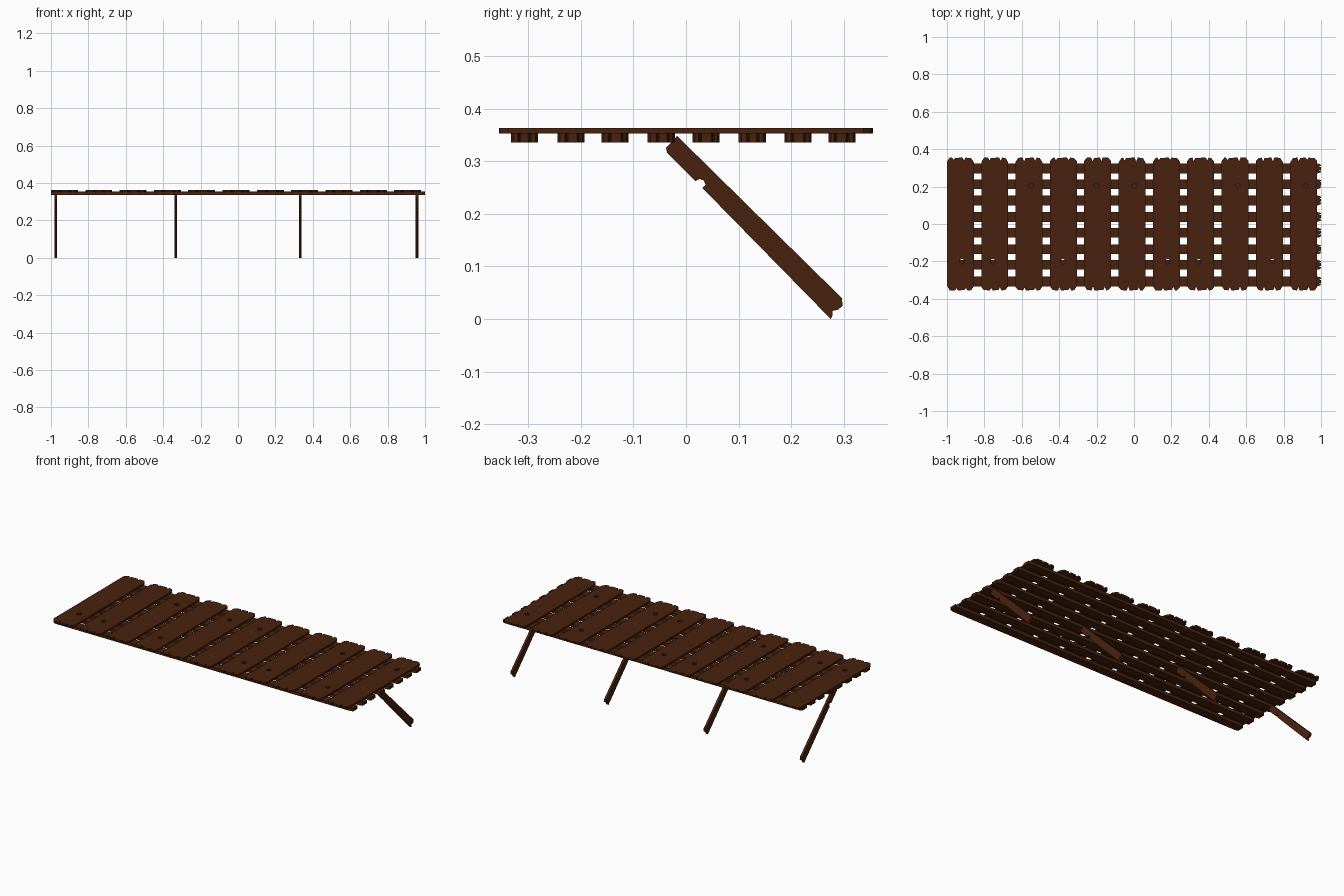
import bpy, math, random
from mathutils import Matrix

if "Cube" in bpy.data.objects:
    bpy.data.objects.remove(bpy.data.objects["Cube"])

random.seed(4)
wood = bpy.data.materials.new("dark_brown_wood")
wood.diffuse_color = (0.066, 0.0165, 0.0045, 1)
wood.use_nodes = True
wood.node_tree.nodes["Principled BSDF"].inputs["Base Color"].default_value = wood.diffuse_color


def slab(name, loops, thick, matrix):
    """Flat board from 2D loops (outline + holes), thickness centred on the plane."""
    cu = bpy.data.curves.new(name, 'CURVE')
    cu.dimensions = '2D'
    cu.fill_mode = 'BOTH'
    cu.extrude = thick / 2
    for pts in loops:
        sp = cu.splines.new('POLY')
        sp.points.add(len(pts) - 1)
        for p, (x, y) in zip(sp.points, pts):
            p.co = (x, y, 0, 1)
        sp.use_cyclic_u = True
    tmp = bpy.data.objects.new(name + "_curve", cu)
    bpy.context.collection.objects.link(tmp)
    dg = bpy.context.evaluated_depsgraph_get()
    me = bpy.data.meshes.new_from_object(tmp.evaluated_get(dg))
    bpy.data.objects.remove(tmp)
    me.transform(matrix)
    me.materials.clear()
    me.materials.append(wood)
    for f in me.polygons:
        f.use_smooth = False
        f.material_index = 0
    ob = bpy.data.objects.new(name, me)
    bpy.context.collection.objects.link(ob)
    return ob


def chipped_end(w, h, depth):
    """Points across one worn board end, left to right, ending at height h."""
    r = random.uniform
    a, b = r(-0.28, -0.18) * w, r(0.12, 0.24) * w
    n = 0.055 * w
    return [(-w / 2, h - depth * r(0.9, 1.5)), (-w * 0.40, h - depth * r(0, 0.2)),
            (a - n, h), (a, h - depth * r(0.6, 1.2)), (a + n, h - depth * 0.1),
            (b - n, h), (b, h - depth * r(0.6, 1.2)), (b + n, h),
            (w * 0.40, h - depth * r(0, 0.2)), (w / 2, h - depth * r(0.9, 1.5))]


def board_outline(w, length, depth):
    top = chipped_end(w, length / 2, depth)
    bottom = [(-x, -y) for x, y in chipped_end(w, length / 2, depth)]
    return top + bottom


def circle(x, y, r, n=7):
    return [(x + r * math.cos(i * math.tau / n), y + r * math.sin(i * math.tau / n))
            for i in range(n)]


# Cross planks on top, each with one knot hole
knots = [(-0.92, -0.2), (-0.755, -0.2), (-0.55, 0.205), (-0.38, -0.2), (-0.2, 0.205),
         (0.003, 0.205), (0.18, -0.2), (0.345, -0.2), (0.555, 0.205), (0.74, -0.2),
         (0.917, 0.205)]
for i, (kx, ky) in enumerate(knots):
    cx = -0.928 + 0.1835 * i
    loops = [board_outline(0.144, 0.71, 0.018), circle(kx - cx, ky, 0.014)]
    slab(f"top_plank_{i + 1}", loops, 0.010, Matrix.Translation((cx, 0, 0.3575)))

# Long slats running underneath
for i, cy in enumerate([-0.307, -0.2185, -0.135, -0.047, 0.038, 0.126, 0.213, 0.2965]):
    m = Matrix.Translation((0, cy, 0.344)) @ Matrix.Rotation(math.pi / 2, 4, 'Z')
    slab(f"long_slat_{i + 1}", [board_outline(0.052, 2.0, 0.014)], 0.018, m)

# Slanted support legs, profile in the y-z plane with a knot notch
leg = [(-0.017, 0.348), (0.296, 0.040), (0.298, 0.025), (0.288, 0.017), (0.279, 0.016),
       (0.278, 0.006), (0.275, 0.000), (0.017, 0.262), (0.026, 0.266), (0.035, 0.263),
       (0.037, 0.254), (0.031, 0.248), (0.024, 0.252), (0.017, 0.262),
       (-0.036, 0.316), (-0.038, 0.325)]
# lower edge with the notch written in order along the edge
leg = leg[:7] + [(0.031, 0.249), (0.037, 0.255), (0.034, 0.263), (0.026, 0.266),
                 (0.018, 0.262)] + leg[14:]
to_side = Matrix(((0, 0, 1, 0), (1, 0, 0, 0), (0, 1, 0, 0), (0, 0, 0, 1)))
for i, x in enumerate([-0.975, -0.332, 0.332, 0.957]):
    slab(f"support_leg_{i + 1}", [leg], 0.014, Matrix.Translation((x, 0, 0)) @ to_side)
